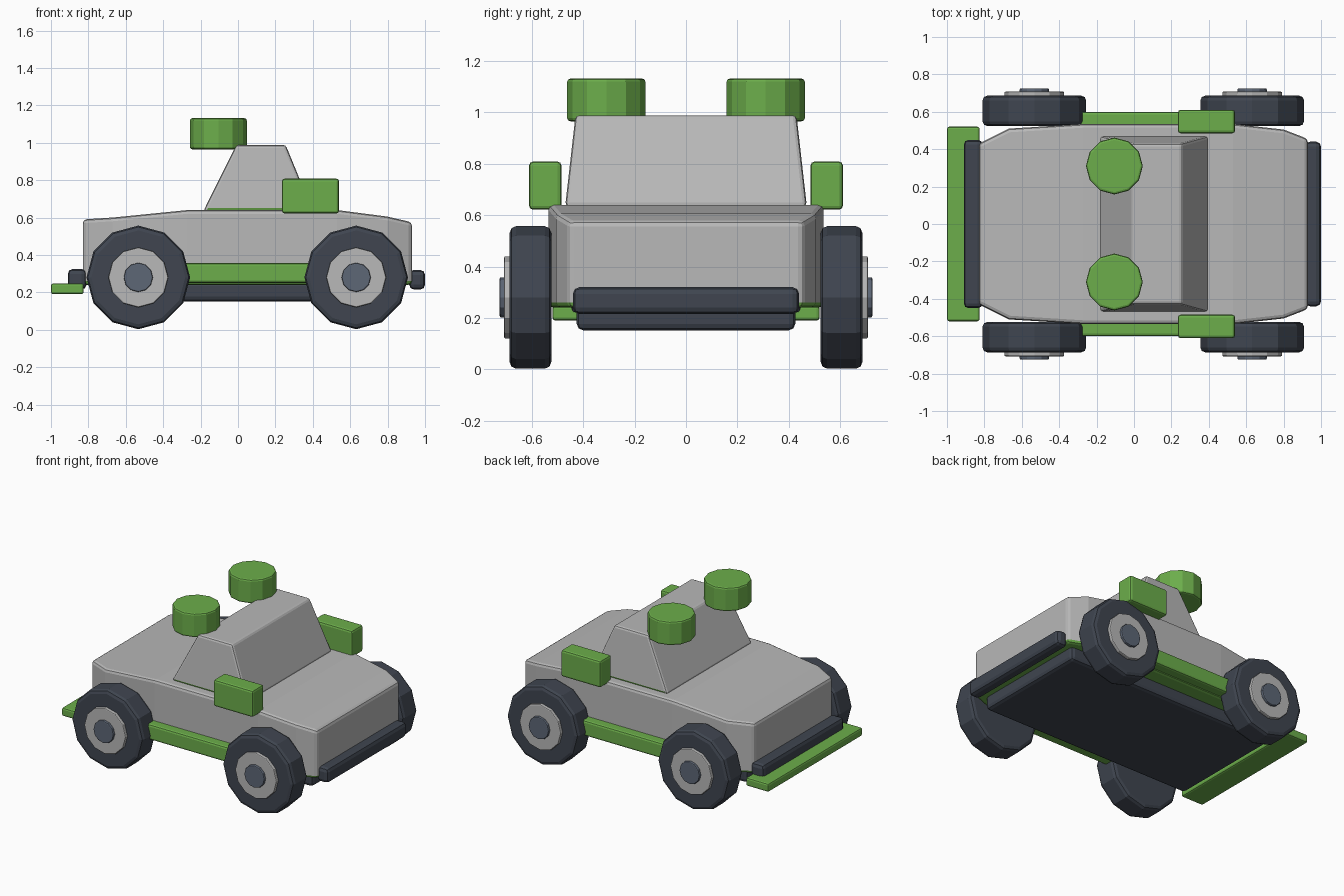
import bpy, bmesh, math
from mathutils import Matrix

if "Cube" in bpy.data.objects:
    bpy.data.objects.remove(bpy.data.objects["Cube"])


def material(name, rgb):
    m = bpy.data.materials.new(name)
    m.diffuse_color = (*rgb, 1)
    m.use_nodes = True
    m.node_tree.nodes["Principled BSDF"].inputs["Base Color"].default_value = m.diffuse_color
    return m


GREY = material("light_grey", (0.48, 0.48, 0.48))
GREEN = material("green", (0.15, 0.42, 0.07))
DARK = material("dark_slate", (0.05, 0.06, 0.08))
CAP = material("blue_grey", (0.11, 0.135, 0.18))


def finish(name, bm, mats, bevel, segments=2, under=False):
    """Bevel sharp edges, colour the underside if asked, and make the object."""
    bmesh.ops.recalc_face_normals(bm, faces=bm.faces[:])
    sharp = [e for e in bm.edges if e.calc_face_angle(0) > math.radians(35)]
    if bevel:
        bmesh.ops.bevel(bm, geom=sharp, offset=bevel, segments=segments,
                        profile=0.5, affect='EDGES', clamp_overlap=True)
    bm.normal_update()
    if under:
        for f in bm.faces:
            f.material_index = 1 if f.normal.z < -0.2 else 0
    me = bpy.data.meshes.new(name)
    bm.to_mesh(me)
    bm.free()
    for m in mats:
        me.materials.append(m)
    ob = bpy.data.objects.new(name, me)
    bpy.context.collection.objects.link(ob)
    return ob


def loft(name, sections, mats, bevel, **kw):
    """Join four-cornered sections end to end."""
    bm = bmesh.new()
    rings = [[bm.verts.new(c) for c in s] for s in sections]
    for a, b in zip(rings, rings[1:]):
        for i in range(4):
            j = (i + 1) % 4
            bm.faces.new((a[i], a[j], b[j], b[i]))
    bm.faces.new(rings[0])
    bm.faces.new(rings[-1])
    return finish(name, bm, mats, bevel, **kw)


def box(name, x0, x1, y0, y1, z0, z1, mat, bevel, segments=2):
    s = [[(x0, y0, z), (x1, y0, z), (x1, y1, z), (x0, y1, z)] for z in (z0, z1)]
    return loft(name, s, [mat], bevel, segments=segments)


def disc(name, centre, r, depth, mat, bevel, along_y=True):
    bm = bmesh.new()
    rot = Matrix.Rotation(math.pi / 2, 4, 'X') if along_y else Matrix()
    bmesh.ops.create_cone(bm, cap_ends=True, segments=12, radius1=r, radius2=r,
                          depth=depth, matrix=Matrix.Translation(centre) @ rot)
    # bevel only the rims, keeping the twelve flat sides
    rims = [e for e in bm.edges if e.calc_face_angle(0) > math.radians(60)]
    bmesh.ops.bevel(bm, geom=rims, offset=bevel, segments=2, profile=0.5,
                    affect='EDGES')
    return finish(name, bm, [mat], 0)


# Body: tapered hull described by length station, half width, top height
stations = [(-0.83, 0.43, 0.59), (-0.67, 0.51, 0.60), (-0.27, 0.535, 0.64),
            (0.53, 0.535, 0.64), (0.80, 0.505, 0.605), (0.93, 0.455, 0.575)]
loft("body", [[(x, -w, 0.24), (x, w, 0.24), (x, w, h), (x, -w, h)]
              for x, w, h in stations], [GREY, GREEN], 0.02, under=True)

# Cabin: four sloping sides
loft("cabin", [[(x0, -w, z), (x1, -w, z), (x1, w, z), (x0, w, z)]
               for x0, x1, w, z in ((-0.185, 0.40, 0.47, 0.635),
                                    (-0.01, 0.255, 0.43, 0.988))],
     [GREY, GREEN], 0.015, under=True)

# Underbody, bumpers and rear plate
box("underbody", -0.77, 0.87, -0.425, 0.425, 0.152, 0.26, DARK, 0.025)
box("front_bumper", 0.915, 1.0, -0.44, 0.44, 0.215, 0.32, DARK, 0.026)
box("rear_bumper", -0.91, -0.81, -0.45, 0.45, 0.215, 0.325, DARK, 0.026)
box("rear_plate", -1.0, -0.825, -0.52, 0.52, 0.19, 0.248, GREEN, 0.012)

for side, s in (("right", -1), ("left", 1)):
    # Side rails, side pods and roof drums
    ys = sorted((s * 0.52, s * 0.60))
    box(side + "_rail", -0.36, 0.45, *ys, 0.25, 0.357, GREEN, 0.014)
    ys = sorted((s * 0.485, s * 0.61))
    box(side + "_pod", 0.235, 0.54, *ys, 0.622, 0.808, GREEN, 0.014)
    disc(side + "_roof_drum", (-0.105, s * 0.31, 1.048), 0.152, 0.166, GREEN,
         0.012, along_y=False)
    # Wheels: tyre, hub and cap
    for end, x in (("rear", -0.533), ("front", 0.632)):
        n = f"{end}_{side}_"
        disc(n + "tyre", (x, s * 0.605, 0.28), 0.277, 0.162, DARK, 0.025)
        disc(n + "hub", (x, s * 0.68, 0.28), 0.16, 0.055, GREY, 0.006)
        disc(n + "cap", (x, s * 0.69, 0.28), 0.078, 0.07, CAP, 0.006)
